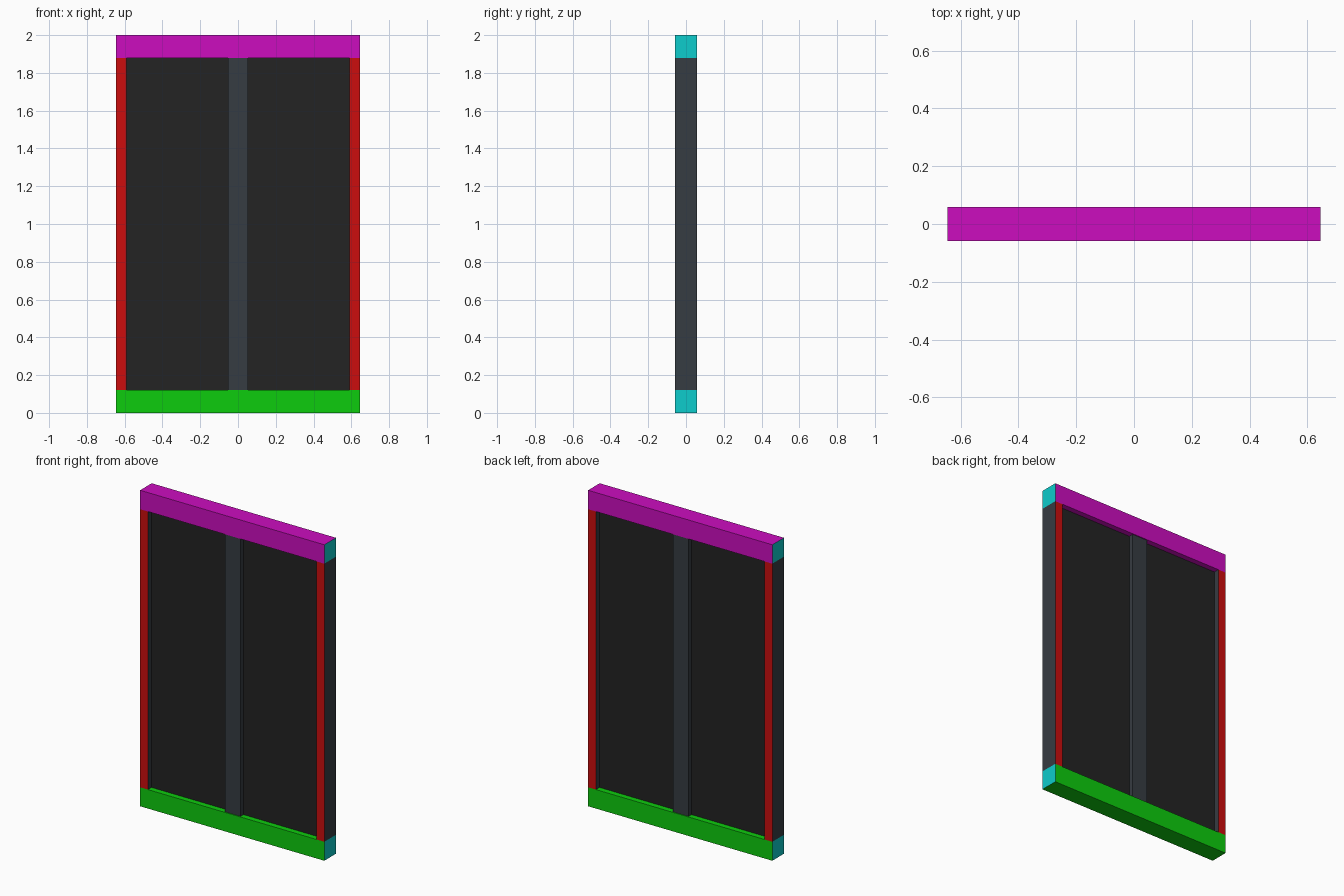
import bpy

if "Cube" in bpy.data.objects:
    bpy.data.objects.remove(bpy.data.objects["Cube"])


def linear(c):
    c /= 255
    return c / 12.92 if c <= 0.04045 else ((c + 0.055) / 1.055) ** 2.4


def material(name, rgb):
    m = bpy.data.materials.new(name)
    m.diffuse_color = (*[linear(c) for c in rgb], 1)
    m.use_nodes = True
    m.node_tree.nodes["Principled BSDF"].inputs["Base Color"].default_value = m.diffuse_color
    return m


magenta = material("magenta", (204, 13, 191))
green = material("green", (13, 204, 13))
red = material("red", (204, 13, 13))
cyan = material("cyan", (13, 204, 204))
slate = material("slate_grey", (54, 60, 66))
dark = material("dark_panel", (35, 35, 35))

W, D, H = 0.645, 0.058, 2.0    # half width, half depth, height
RAIL, POST, MULLION = 0.12, 0.055, 0.054


def box(name, x0, x1, half_depth, z0, z1, main, side=None):
    """Box with one colour, and optionally another on its x-facing sides."""
    bpy.ops.mesh.primitive_cube_add(size=1, location=((x0 + x1) / 2, 0, (z0 + z1) / 2))
    ob = bpy.context.object
    ob.name = name
    ob.scale = (x1 - x0, 2 * half_depth, z1 - z0)
    bpy.ops.object.transform_apply(location=False, rotation=False, scale=True)
    ob.data.materials.append(main)
    if side:
        ob.data.materials.append(side)
        for f in ob.data.polygons:
            f.material_index = int(abs(f.normal.x) > 0.5)
    return ob


# Rails with cyan ends
box("bottom_rail", -W, W, D, 0, RAIL, green, cyan)
box("top_rail", -W, W, D, H - RAIL, H, magenta, cyan)

# Side posts, red on front and back, grey on the sides
box("left_post", -W, -W + POST, D, RAIL, H - RAIL, red, slate)
box("right_post", W - POST, W, D, RAIL, H - RAIL, red, slate)

# Centre mullion and the two recessed panels
box("mullion", -MULLION, MULLION, D - 0.006, RAIL, H - RAIL, slate)
box("left_panel", -W + POST, -MULLION, 0.022, RAIL, H - RAIL, dark)
box("right_panel", MULLION, W - POST, 0.022, RAIL, H - RAIL, dark)
